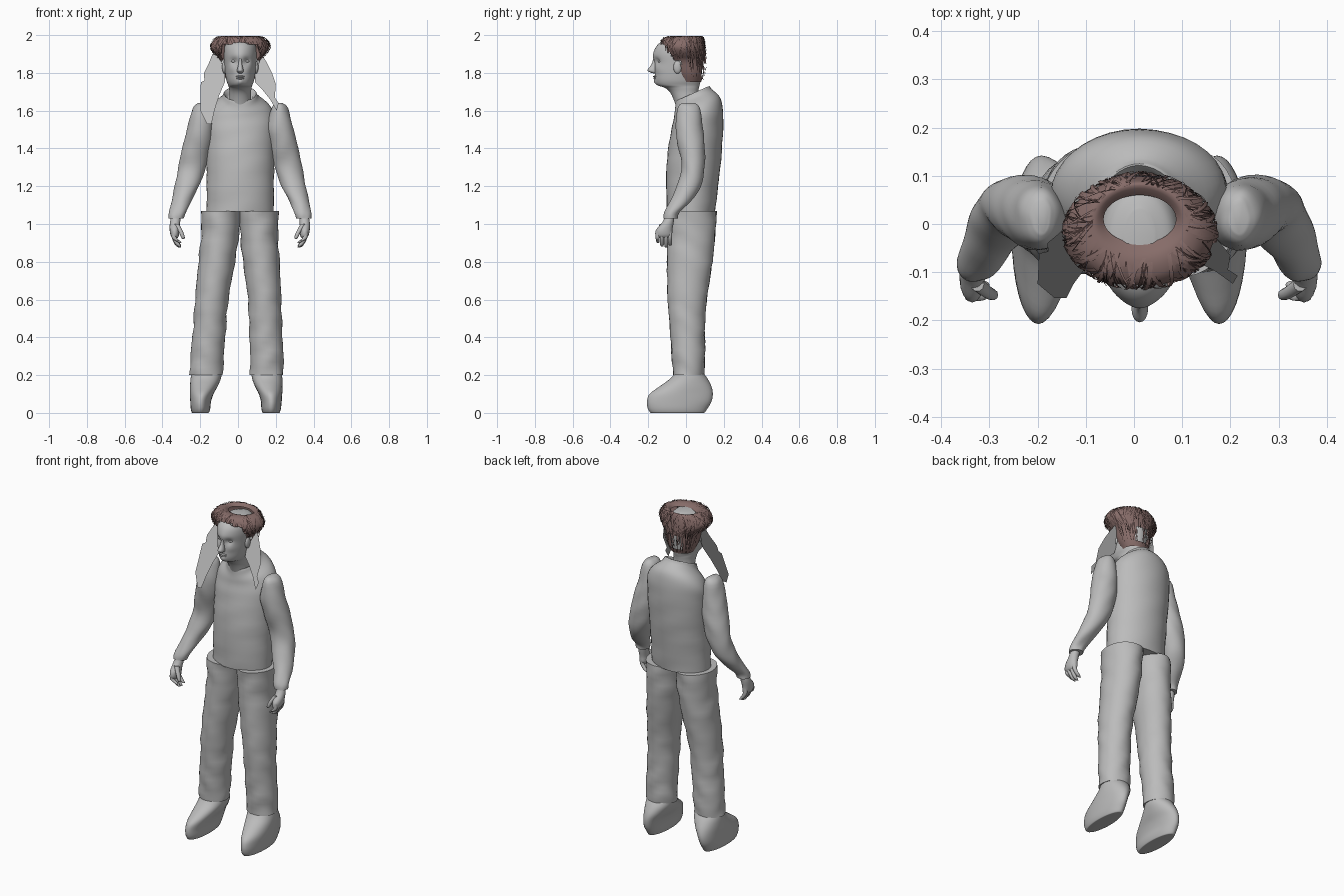
import bpy, bmesh, math, random
from mathutils import Vector

random.seed(4)
if "Cube" in bpy.data.objects:
    bpy.data.objects.remove(bpy.data.objects["Cube"])


def material(name, rgb):
    mat = bpy.data.materials.new(name)
    mat.use_nodes = True
    mat.diffuse_color = (*rgb, 1)
    mat.node_tree.nodes["Principled BSDF"].inputs["Base Color"].default_value = (*rgb, 1)
    return mat


GREY = material("plain grey", (0.5, 0.5, 0.5))
BROWN = material("hair brown", (0.24, 0.15, 0.14))
DARK = material("strand dark brown", (0.06, 0.035, 0.033))


def finish(name, bm, mat, angle=50):
    """Turn a bmesh into a smooth shaded object."""
    mesh = bpy.data.meshes.new(name)
    bmesh.ops.recalc_face_normals(bm, faces=bm.faces)
    bm.to_mesh(mesh)
    bm.free()
    mesh.materials.append(mat)
    mesh.shade_smooth()
    mesh.set_sharp_from_angle(angle=math.radians(angle))
    obj = bpy.data.objects.new(name, mesh)
    bpy.context.collection.objects.link(obj)
    return obj


def spline(rows, steps):
    """Smoothly resample rows of numbers."""
    out = []
    for i in range(len(rows) - 1):
        a, b, c, d = (rows[min(max(i + k, 0), len(rows) - 1)] for k in (-1, 0, 1, 2))
        for s in range(steps):
            t = s / steps
            out.append([q + t / 2 * (r - p + t * (2 * p - 5 * q + 4 * r - u + t * (3 * (q - r) + u - p)))
                        for p, q, r, u in zip(a, b, c, d)])
    return out + [list(rows[-1])]


def lean(z):
    return 0.024 * min(z / 1.1, 1) - 0.012


def ring_point(row, a, side=1):
    """Point on a ring given as height, x centre, front, back, half width, tilt."""
    z, x, front, back, width, tilt = row
    dy = (back - front) / 2 * math.sin(a)
    return Vector((side * (x + width * math.cos(a)) + lean(z), (front + back) / 2 + dy, z + tilt * dy))


def loft(name, rows, side=1, steps=4, sides=36, wrinkle=0, mat=GREY, shape=None):
    """Skin a stack of oval rings and close both ends."""
    bm = bmesh.new()
    rings = []
    for row in spline([tuple(r) + (0,) * (6 - len(r)) for r in rows], steps):
        ring = []
        for i in range(sides):
            a = math.tau * i / sides
            p = ring_point(row, a, side)
            fold = wrinkle * math.sin(row[0] * 47 + 2 * math.sin(a * 2) + side) * math.sin(a + row[0] * 9)
            p += Vector((side * math.cos(a), math.sin(a), 0)) * fold
            ring.append(bm.verts.new(shape(p) if shape else p))
        rings.append(ring)
    for low, high in zip(rings, rings[1:]):
        for i in range(sides):
            j = (i + 1) % sides
            bm.faces.new((low[i], low[j], high[j], high[i]))
    bm.faces.new(rings[0])
    bm.faces.new(rings[-1])
    return finish(name, bm, mat)


def ball(name, centre, size):
    bm = bmesh.new()
    bmesh.ops.create_uvsphere(bm, u_segments=16, v_segments=10, radius=1)
    bmesh.ops.scale(bm, vec=size, verts=bm.verts)
    bmesh.ops.translate(bm, vec=centre, verts=bm.verts)
    return finish(name, bm, GREY)


# Torso with a tilted collar
loft("torso", [(1.065, 0, -.1, .155, .178), (1.2, 0, -.105, .17, .178), (1.35, 0, -.1, .187, .18),
               (1.5, 0, -.08, .197, .184, .1), (1.58, 0, -.065, .195, .178, .2),
               (1.63, 0, -.06, .18, .15, .35), (1.665, 0, -.058, .135, .1, .5),
               (1.69, 0, -.056, .12, .085, .45), (1.66, 0, -.04, .1, .07, .5)], wrinkle=.002)

# Limbs, built for each side
FINGERS = [(-.15, .9), (-.128, .88), (-.106, .875), (-.085, .885)]
for side, word in ((-1, "right"), (1, "left")):
    loft(word + "_trouser_leg",
         [(1.07, .1, -.105, .16, .106), (.95, .103, -.1, .155, .1), (.8, .118, -.1, .14, .097),
          (.6, .14, -.097, .11, .088), (.45, .148, -.085, .1, .087), (.3, .158, -.075, .1, .088),
          (.2, .16, -.067, .096, .088)], side, wrinkle=.004)
    loft(word + "_shoe",
         [(.215, .158, -.055, .09, .08), (.18, .163, -.085, .115, .08), (.14, .172, -.14, .135, .073),
          (.1, .182, -.193, .142, .062), (.06, .187, -.207, .135, .055), (.025, .187, -.203, .115, .052),
          (.003, .187, -.19, .1, .046), (0, .187, -.18, .09, .04)], side)
    loft(word + "_sleeve",
         [(1.64, .205, -.02, .05, .018), (1.61, .208, -.045, .075, .045), (1.5, .212, -.055, .09, .07),
          (1.4, .233, -.04, .1, .075), (1.3, .255, -.022, .098, .073), (1.2, .283, -.05, .08, .064),
          (1.12, .312, -.085, .025, .052), (1.06, .332, -.115, -.035, .045),
          (1.03, .338, -.12, -.045, .04)], side, wrinkle=.002)
    loft(word + "_hand",
         [(1.05, .337, -.105, -.06, .024), (1.01, .343, -.125, -.065, .027), (.97, .345, -.158, -.072, .026),
          (.94, .343, -.162, -.074, .022), (.925, .34, -.15, -.085, .012)], side, sides=16)
    for k, (y, tip) in enumerate(FINGERS):
        loft(f"{word}_finger_{k + 1}",
             [(.96, .348, y - .011, y + .011, .012), (.925, .345, y - .011, y + .011, .013),
              (tip + .01, .325, y - .009, y + .011, .012), (tip, .313, y - .004, y + .008, .006)],
             side, sides=10)
    loft(word + "_thumb",
         [(1.0, .335, -.14, -.11, .014), (.96, .312, -.155, -.128, .012), (.93, .3, -.158, -.136, .01),
          (.92, .298, -.152, -.142, .004)], side, sides=10)
    ball(word + "_ear", (side * .084 + .012, -.045, 1.83), (.012, .022, .034))
    ball(word + "_eye", (side * .034 + .012, -.138, 1.862), (.014, .011, .008))


# Head with eye hollows, cheeks, brow and chin
FEATURES = [(-.034, 1.862, .016, .014), (.034, 1.862, .016, .014), (0, 1.887, .03, -.005),
            (-.045, 1.82, .02, -.005), (.045, 1.82, .02, -.005), (0, 1.752, .015, -.008)]


def face(p):
    if p.y < -.05:
        for x, z, size, push in FEATURES:
            p.y += push * math.exp(-((p.x - .012 - x) ** 2 + (p.z - z) ** 2) / size ** 2)
    return p


loft("head", [(1.58, 0, -.045, .08, .07), (1.63, 0, -.055, .07, .06), (1.69, 0, -.08, .065, .057),
              (1.72, 0, -.11, .068, .06), (1.735, 0, -.15, .072, .064), (1.76, 0, -.163, .078, .073),
              (1.8, 0, -.165, .084, .08), (1.85, 0, -.165, .09, .085), (1.9, 0, -.17, .09, .087),
              (1.94, 0, -.157, .086, .082), (1.967, 0, -.125, .065, .065), (1.98, 0, -.07, .03, .03)],
     steps=6, sides=64, shape=face)
loft("nose", [(1.88, 0, -.172, -.15, .007), (1.845, 0, -.183, -.15, .01), (1.815, 0, -.204, -.15, .017),
              (1.803, 0, -.19, -.15, .015), (1.798, 0, -.175, -.155, .008)], sides=16)
ball("upper_lip", (.012, -.162, 1.781), (.024, .012, .005))
ball("lower_lip", (.012, -.161, 1.771), (.02, .012, .006))

# Hair: an open crown that flares out, with a nape fringe
HAIR = spline([(1.978, 0, -.04, .06, .075, 0), (1.994, 0, -.075, .08, .095, 0),
               (1.982, 0, -.12, .09, .128, 0), (1.94, 0, -.13, .097, .155, 0), (1.9, 0, -.125, .1, .135, 0),
               (1.865, 0, -.11, .1, .104, 0), (1.8, 0, -.07, .095, .09, 0), (1.752, 0, -.045, .08, .068, 0)], 3)
RIM = 15


def hair_point(t, a, lift=0):
    i = min(int(t), len(HAIR) - 2)
    p = ring_point(HAIR[i], a).lerp(ring_point(HAIR[i + 1], a), t - i)
    p += Vector((math.cos(a), math.sin(a), .3)) * lift
    if p.y < -.07 and abs(p.x - .012) < .1:
        p.z = max(p.z, 1.95)
    return p


bm = bmesh.new()
COUNT = 56
grid = [[bm.verts.new(hair_point(t, math.tau * k / COUNT)) for k in range(COUNT)] for t in range(len(HAIR))]
for t in range(len(HAIR) - 1):
    for k in range(COUNT):
        j = (k + 1) % COUNT
        quad = (grid[t][k], grid[t][j], grid[t + 1][j], grid[t + 1][k])
        mid = sum((v.co for v in quad), Vector()) / 4
        bare_nape = RIM <= t < RIM + 4 and abs(mid.x - .012) < .045
        if t < RIM or (mid.y > -.03 and not bare_nape):
            bm.faces.new(quad)
finish("hair_shell", bm, BROWN)


def strands(name, count, width, mat):
    """Thin crossing ribbons laid over the hair."""
    bm = bmesh.new()
    for _ in range(count):
        a = random.uniform(0, math.tau)
        back = math.sin(a) > .15
        start = random.uniform(0, 9)
        end = random.uniform(start + 4, 20.5 if back else RIM)
        sweep = random.uniform(-.5, .5)
        last = None
        for s in range(7):
            f = s / 6
            t, b = start + (end - start) * f, a + sweep * f
            w = width * (1 - .6 * f)
            pair = [bm.verts.new(hair_point(t, b + d, .004 + .006 * f)) for d in (-w, w)]
            if last:
                bm.faces.new((last[0], last[1], pair[1], pair[0]))
            last = pair
    finish(name, bm, mat)


strands("dark_strands", 130, .018, DARK)
strands("brown_strands", 110, .05, BROWN)


# Flat cloth panels hanging beside the face
def panel(name, outline):
    bm = bmesh.new()
    bm.faces.new([bm.verts.new((x, .42 * (z - 1.55) - .145, z)) for x, z in outline])
    finish(name, bm, GREY)


panel("right_side_panel", [(-.165, 1.53), (-.2, 1.6), (-.197, 1.75), (-.178, 1.76), (-.18, 1.8), (-.155, 1.85),
                           (-.135, 1.9), (-.07, 1.9), (-.07, 1.75), (-.1, 1.68), (-.125, 1.6), (-.14, 1.53)])
panel("left_side_panel", [(.205, 1.6), (.215, 1.64), (.195, 1.67), (.2, 1.74), (.18, 1.8), (.155, 1.85),
                          (.125, 1.9), (.085, 1.9), (.09, 1.75), (.13, 1.71), (.17, 1.66)])
